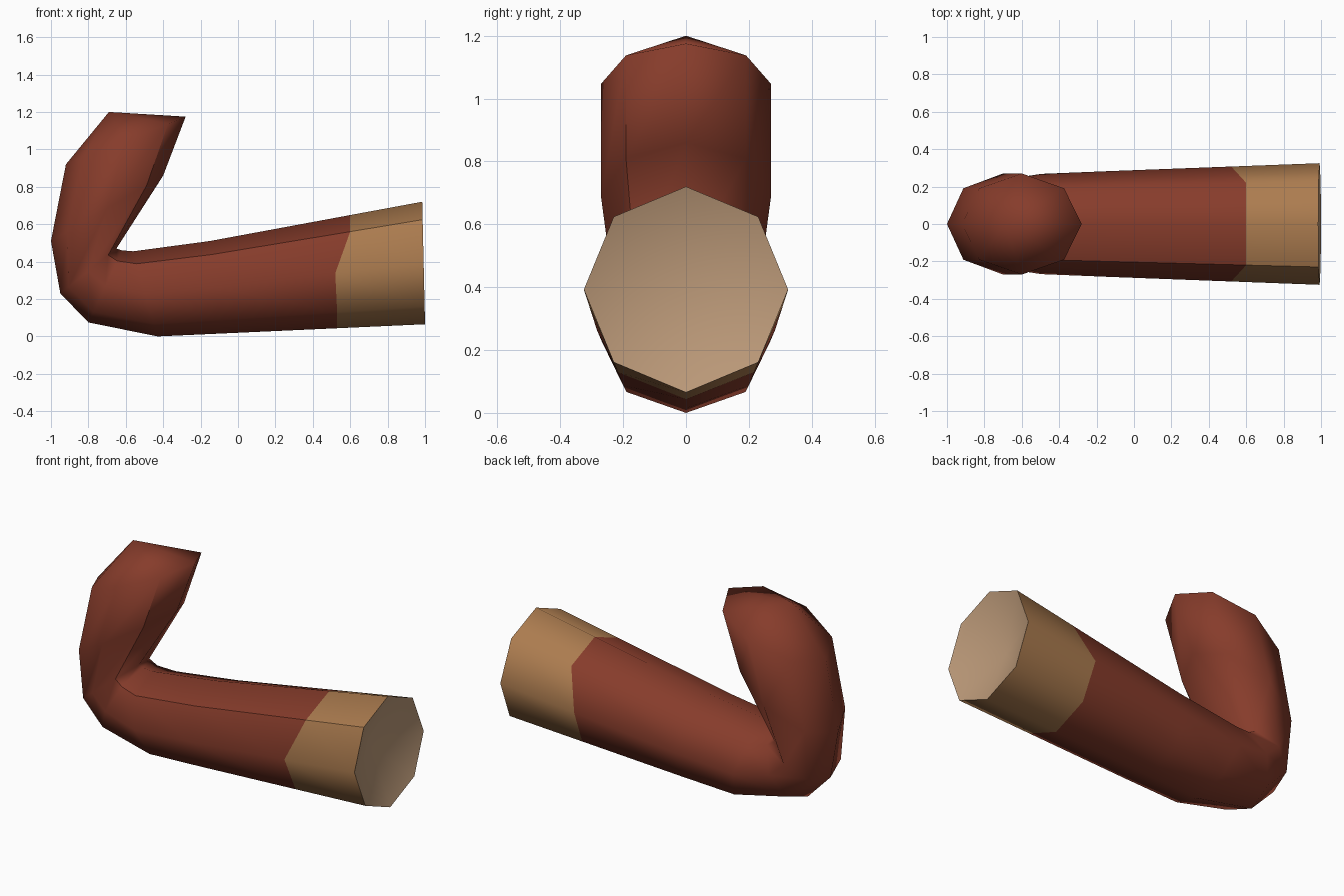
import bpy
import bmesh
import math
from mathutils import Vector

cube = bpy.data.objects.get("Cube")
if cube:
    bpy.data.objects.remove(cube, do_unlink=True)

SIDES = 8


def material(name, rgb):
    mat = bpy.data.materials.new(name)
    mat.use_nodes = True
    mat.diffuse_color = (*rgb, 1)
    bsdf = mat.node_tree.nodes["Principled BSDF"]
    bsdf.inputs["Base Color"].default_value = (*rgb, 1)
    bsdf.inputs["Roughness"].default_value = 0.9
    return mat


brick = material("brick red cloth", (0.24, 0.045, 0.024))
cuff_tan = material("tan cuff", (0.41, 0.20, 0.078))
lining = material("pale lining", (0.50, 0.32, 0.19))


def section(inner, outer, half_width):
    """Eight-sided cross-section between an inner and an outer bend point."""
    a = Vector((inner[0], 0, inner[1]))
    b = Vector((outer[0], 0, outer[1]))
    points = []
    for k in range(SIDES):
        angle = math.tau * k / SIDES
        p = a.lerp(b, (1 - math.cos(angle)) / 2)
        p.y = -half_width * math.sin(angle)
        points.append(p)
    return points


# Cross-sections from the shoulder, round the elbow, to the cuff opening
rings = [section(*s) for s in (
    ((-0.28, 1.175), (-0.92, 0.92), 0.27),
    ((-0.40, 0.86), (-1.00, 0.51), 0.27),
    ((-0.65, 0.47), (-0.95, 0.23), 0.225),
    ((-0.62, 0.46), (-0.80, 0.075), 0.235),
    ((-0.56, 0.455), (-0.43, 0.00), 0.268),
    ((-0.15, 0.51), (-0.10, 0.015), 0.283),
    ((0.985, 0.72), (1.00, 0.065), 0.325),
)]

# Cuff border, stepped back on the lower sides
border_x = [0.60, 0.60, 0.52, 0.53, 0.53, 0.53, 0.52, 0.60]
border = [p.lerp(q, (x - p.x) / (q.x - p.x))
          for p, q, x in zip(rings[-2], rings[-1], border_x)]
rings.insert(-1, border)

bm = bmesh.new()
loops = [[bm.verts.new(p) for p in ring] for ring in rings]


def fan(loop, tip, index):
    centre = bm.verts.new(tip)
    for k in range(SIDES):
        face = bm.faces.new((loop[k], loop[(k + 1) % SIDES], centre))
        face.material_index = index


# Sleeve walls, with the last band as the cuff
for i, (near, far) in enumerate(zip(loops, loops[1:])):
    for k in range(SIDES):
        n = (k + 1) % SIDES
        face = bm.faces.new((near[k], near[n], far[n], far[k]))
        face.material_index = int(i == len(loops) - 2)

# Pointed shoulder cap and hollow cuff end
fan(loops[0], (-0.69, 0, 1.20), 0)
fan(loops[-1], (0.87, 0, 0.39), 2)

bmesh.ops.recalc_face_normals(bm, faces=bm.faces)
for face in bm.faces:
    face.smooth = True

# Sharp seam along the front of the sleeve and round the cuff rim
for near, far in zip(loops, loops[1:]):
    bm.edges.get((near[1], far[1])).smooth = False
for k in range(SIDES):
    bm.edges.get((loops[-1][k], loops[-1][(k + 1) % SIDES])).smooth = False

mesh = bpy.data.meshes.new("bent_sleeve")
bm.to_mesh(mesh)
bm.free()
for mat in (brick, cuff_tan, lining):
    mesh.materials.append(mat)
sleeve = bpy.data.objects.new("bent_sleeve", mesh)
bpy.context.collection.objects.link(sleeve)
